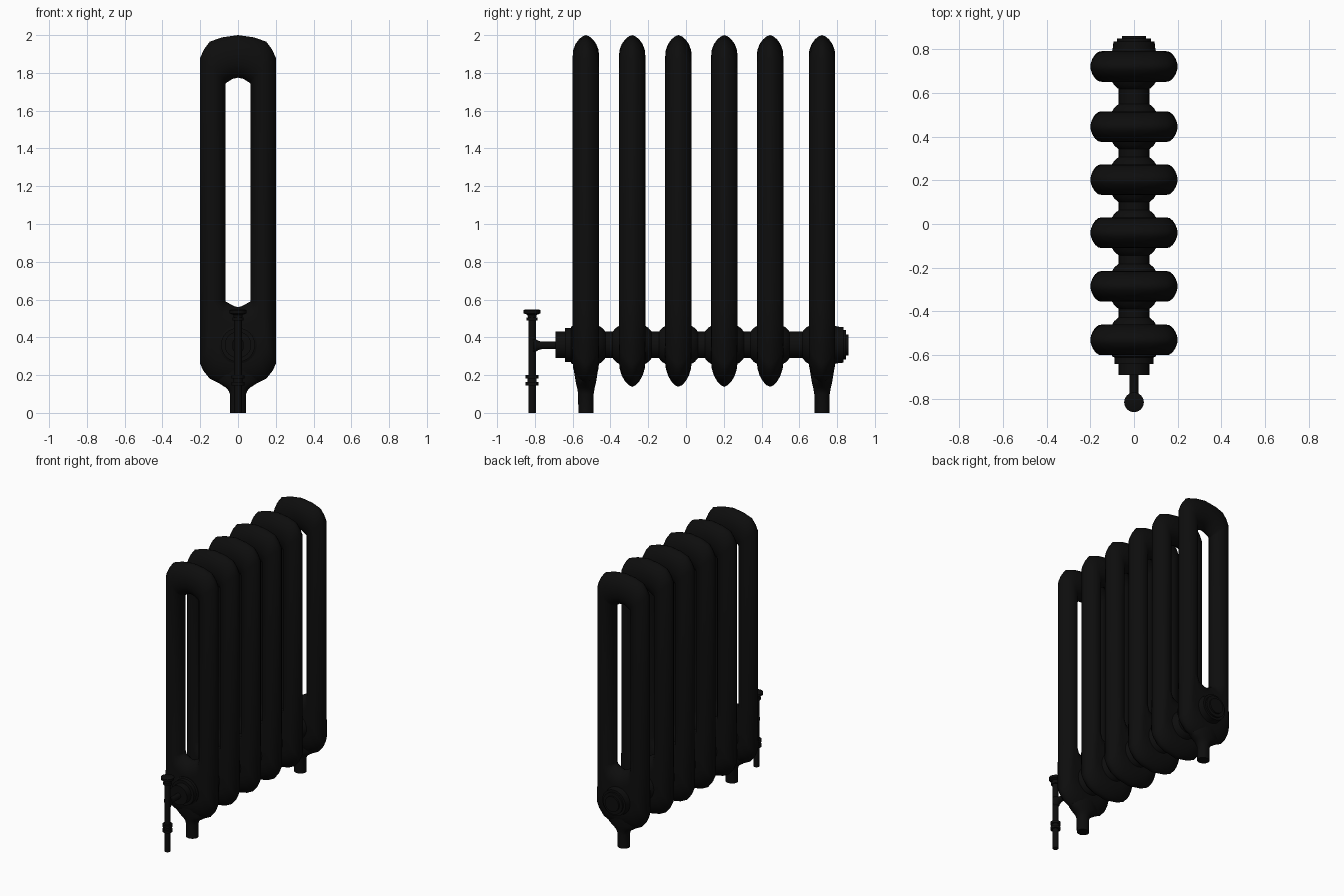
import bpy, bmesh, math

if "Cube" in bpy.data.objects:
    bpy.data.objects.remove(bpy.data.objects["Cube"])

iron = bpy.data.materials.new("black_iron")
iron.diffuse_color = (0.004, 0.004, 0.004, 1)
iron.use_nodes = True
iron.node_tree.nodes["Principled BSDF"].inputs["Base Color"].default_value = iron.diffuse_color
SECTION_Y = [-0.53, -0.285, -0.04, 0.203, 0.445, 0.72]
HUB_Z = 0.36


def finish(name, bm, angle=35):
    bmesh.ops.remove_doubles(bm, verts=bm.verts, dist=0.0004)
    bmesh.ops.recalc_face_normals(bm, faces=bm.faces)
    me = bpy.data.meshes.new(name)
    bm.to_mesh(me)
    bm.free()
    me.materials.append(iron)
    ob = bpy.data.objects.new(name, me)
    bpy.context.collection.objects.link(ob)
    bpy.ops.object.select_all(action='DESELECT')
    ob.select_set(True)
    bpy.context.view_layer.objects.active = ob
    bpy.ops.object.shade_smooth_by_angle(angle=math.radians(angle))
    return ob


def lathe(name, profile, y=0, z=0, axis='Z', n=24):
    """Revolve (position, radius[, y radius]) rows about the Y or Z axis."""
    bm = bmesh.new()
    rings = []
    for row in profile:
        p, rx, ry = row[0], row[1], row[-1]
        ring = []
        for i in range(n):
            a = 2 * math.pi * i / n
            u, v = rx * math.cos(a), ry * math.sin(a)
            ring.append(bm.verts.new((u, y + v, z + p) if axis == 'Z' else (u, y + p, z + v)))
        rings.append(ring)
    for a, b in zip(rings, rings[1:]):
        for i in range(n):
            j = (i + 1) % n
            bm.faces.new((a[i], a[j], b[j], b[i]))
    bm.faces.new(rings[0])
    bm.faces.new(rings[-1])
    return finish(name, bm)


# radiator section: lens-shaped cross-sections from outer outline to inner slot
HALF = [((0, 2.0), (0, 1.775)), ((.085, 1.988), (.03, 1.768)), ((.15, 1.965), (.05, 1.755)),
        ((.18, 1.925), (.062, 1.748)), ((.2, 1.88), (.065, 1.745)), ((.2, .59), (.065, .59)),
        ((.2, .26), (.065, .59)), ((.185, .225), (.048, .58)), ((.15, .182), (.03, .57)),
        ((.1, .157), (.018, .564)), ((0, .138), (0, .56))]
mirror = [((-o[0], o[1]), (-i[0], i[1])) for o, i in HALF[-2:0:-1]]
LENS = [(0, 0), (.06, .018), (.2, .037), (.42, .055), (.7, .067), (1, .07)]


def section(name, yc):
    bm = bmesh.new()
    rings = []
    for o, i in HALF + mirror:
        length = math.dist(o, i)
        ho, hi = min(length / 2, .14), min(length / 2, .1)
        front = [(d * ho, w) for d, w in LENS] + [(length - d * hi, w) for d, w in LENS[::-1]]
        loop = front + [(d, -w) for d, w in front[-2:0:-1]]
        rings.append([bm.verts.new((o[0] + (i[0] - o[0]) * d / length, yc + w,
                                    o[1] + (i[1] - o[1]) * d / length)) for d, w in loop])
    for k, a in enumerate(rings):
        b = rings[(k + 1) % len(rings)]
        for j in range(len(a)):
            m = (j + 1) % len(a)
            bm.faces.new((a[j], a[m], b[m], b[j]))
    finish(name, bm, 50)


for k, yc in enumerate(SECTION_Y):
    section(f"radiator_section_{k + 1}", yc)

# connecting hubs between neighbouring sections
for k, (a, b) in enumerate(zip(SECTION_Y, SECTION_Y[1:])):
    flare = [(.05, .112), (.07, .1), (.085, .091), (.097, .078), (.103, .07)]
    lathe(f"hub_{k + 1}", [(a + d, r) for d, r in flare] +
          [(b - d, r) for d, r in flare[::-1]], z=HUB_Z, axis='Y', n=32)

# end caps with stepped plugs
lathe("front_end_cap", [(-.55, .1), (-.605, .1), (-.61, .09), (-.64, .09), (-.64, .07), (-.69, .07)],
      z=HUB_Z, axis='Y', n=32)
lathe("back_end_cap", [(.76, .11), (.79, .1), (.81, .096), (.835, .094), (.835, .078), (.848, .078),
                       (.848, .055), (.86, .055)], z=HUB_Z, axis='Y', n=32)

# feet under the first and last sections
for name, yc in (("front_foot", SECTION_Y[0]), ("back_foot", SECTION_Y[-1])):
    lathe(name, [(0, .043, .04), (.1, .043, .041), (.118, .05, .044), (.135, .066, .047),
                 (.15, .09, .051), (.17, .115, .055), (.22, .12, .063), (.28, .11, .069)], y=yc)

# supply valve: stem with collars and knob, plus the pipe into the cap
lathe("valve_stem", [(0, .02), (.145, .02), (.145, .034), (.163, .034), (.163, .024), (.182, .024),
                     (.182, .034), (.2, .034), (.2, .02), (.49, .02), (.49, .03), (.505, .03),
                     (.505, .022), (.518, .024), (.527, .044), (.543, .045), (.548, .036)], y=-.815)
lathe("valve_pipe", [(-.81, .032, .042), (-.797, .026, .034), (-.78, .021, .024),
                     (-.765, .02), (-.68, .02)], z=.357, axis='Y')
